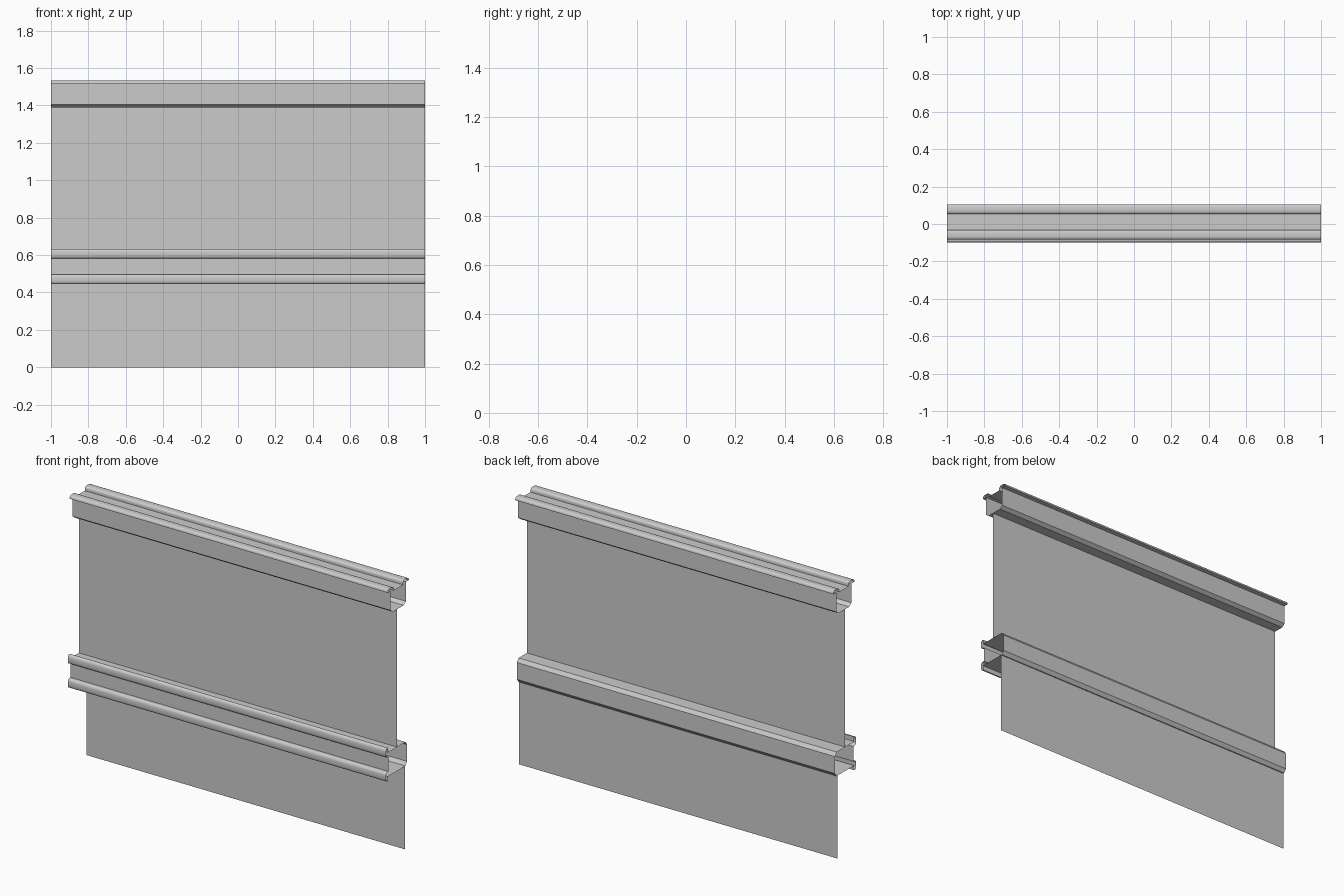
import bpy, bmesh, math

if "Cube" in bpy.data.objects:
    bpy.data.objects.remove(bpy.data.objects["Cube"])

HALF_LENGTH = 1.0


def extrude_section(name, points, closed):
    """Sweep a (y, z) section along x as a thin open-ended sheet."""
    bm = bmesh.new()
    left = [bm.verts.new((-HALF_LENGTH, y, z)) for y, z in points]
    right = [bm.verts.new((HALF_LENGTH, y, z)) for y, z in points]
    n = len(points)
    for i in range(n if closed else n - 1):
        j = (i + 1) % n
        bm.faces.new((left[i], right[i], right[j], left[j]))
    bmesh.ops.recalc_face_normals(bm, faces=bm.faces)
    mesh = bpy.data.meshes.new(name)
    bm.to_mesh(mesh)
    bm.free()
    obj = bpy.data.objects.new(name, mesh)
    bpy.context.collection.objects.link(obj)
    bpy.context.view_layer.objects.active = obj
    obj.select_set(True)
    bpy.ops.object.shade_smooth_by_angle(angle=math.radians(30))
    obj.select_set(False)
    return obj


def beam_section(depth, wall=0.068, chamfer_a=0.02, chamfer_b=0.015):
    """Half section (across, height): chamfered base, wall, rounded lip, recessed plate."""
    lip_mid, lip_half, lip_height, recess = 0.0685, 0.026, 0.018, 0.025
    half = [(wall - chamfer_a, 0), (wall, chamfer_b), (wall, depth - lip_height)]
    steps = 16
    for i in range(steps + 1):
        t = math.pi * i / steps
        c, s = math.cos(t), math.sin(t)
        a = lip_mid + lip_half * math.copysign(abs(c) ** 0.7, c)
        half.append((a, depth - lip_height + lip_height * max(s, 0) ** 0.7))
    half.append((lip_mid - lip_half, depth - recess))
    return half + [(-a, b) for a, b in reversed(half)]


# Top beam, lips facing up
extrude_section("top_beam",
                [(0.011 + a, 1.39 + b) for a, b in beam_section(0.143)], True)

# Middle beam, same section turned so the lips face the front
extrude_section("middle_beam",
                [(0.09 - b, 0.539 + a) for a, b in beam_section(0.19)], True)

# Thin panels between and below the beams
extrude_section("upper_panel", [(0.0, 0.607), (0.0, 1.39)], False)
extrude_section("lower_panel", [(0.069, 0.0), (0.069, 0.471)], False)
